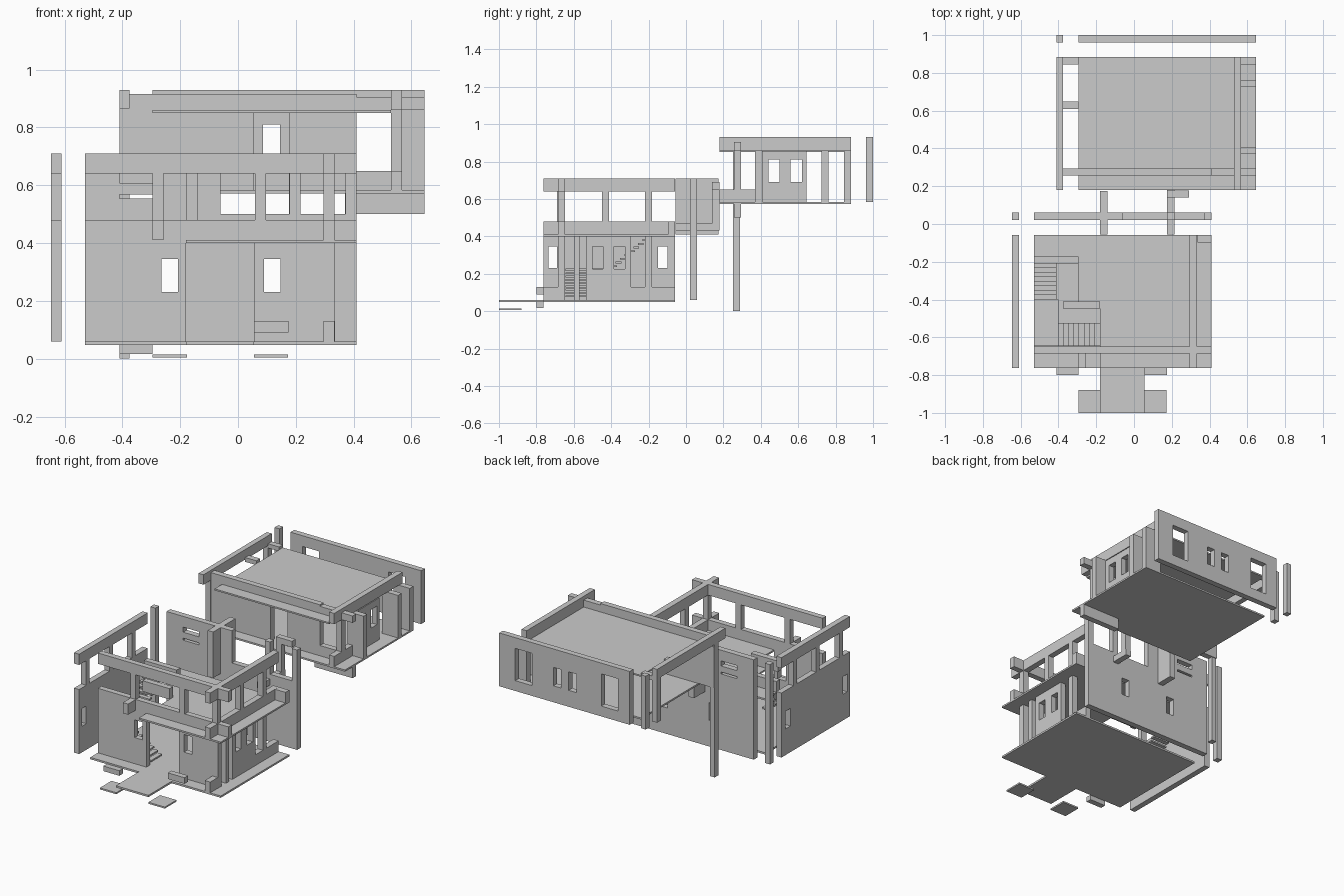
import bpy

def bar(name, x0, x1, y0, y1, z0, z1):
    """Axis-aligned box given by its limits."""
    v = [(x, y, z) for x in (x0, x1) for y in (y0, y1) for z in (z0, z1)]
    f = [(0, 1, 3, 2), (4, 6, 7, 5), (0, 4, 5, 1), (2, 3, 7, 6), (0, 2, 6, 4), (1, 5, 7, 3)]
    me = bpy.data.meshes.new(name)
    me.from_pydata(v, [], f)
    ob = bpy.data.objects.new(name, me)
    bpy.context.collection.objects.link(ob)
    return ob

def wall(name, axis, t0, t1, a0, a1, z0, z1, holes=()):
    """Wall along 'x' or 'y', t = thickness limits; holes = (a0, a1, z0, z1)."""
    asx = sorted({a0, a1, *[h[0] for h in holes], *[h[1] for h in holes]})
    zs = sorted({z0, z1, *[h[2] for h in holes], *[h[3] for h in holes]})
    na, nz = len(asx), len(zs)
    solid = lambda i, k: 0 <= i < na - 1 and 0 <= k < nz - 1 and not any(
        h[0] <= asx[i] < h[1] and h[2] <= zs[k] < h[3] for h in holes)
    verts = [((a, t, z) if axis == 'x' else (t, a, z)) for t in (t0, t1) for a in asx for z in zs]
    n = na * nz
    faces = []
    for i in range(na - 1):
        for k in range(nz - 1):
            if not solid(i, k):
                continue
            p, q, r, s = i*nz+k, (i+1)*nz+k, (i+1)*nz+k+1, i*nz+k+1
            faces += [(p, q, r, s), (s+n, r+n, q+n, p+n)]
            for (u, w), (di, dk) in zip(((p, q), (q, r), (r, s), (s, p)), ((0, -1), (1, 0), (0, 1), (-1, 0))):
                if not solid(i + di, k + dk):
                    faces.append((w, u, u+n, w+n))
    if axis == 'y':
        faces = [f[::-1] for f in faces]
    me = bpy.data.meshes.new(name)
    me.from_pydata(verts, [], faces)
    ob = bpy.data.objects.new(name, me)
    bpy.context.collection.objects.link(ob)
    return ob

# Entrance: floor plate, path, stepping plates, loose blocks
bar("lower_floor", -.53, .41, -.763, -.058, .048, .06)
bar("entrance_path", -.18, .055, -1, -.763, .048, .06)
for x in (-.295, .055):
    bar("stepping_plate", x, x + .118, -1, -.88, .005, .015)
bar("bench_block", .055, .175, -.80, -.763, .09, .13)
bar("low_block", -.41, -.295, -.80, -.763, .017, .05)

# Lower left wall, pulled away from the house
wall("lower_left_wall", 'y', -.647, -.61, -.763, -.058, .06, .71,
     [(-.735, -.69, .23, .345), (-.15, -.10, .23, .345),
      (-.763, -.69, .48, .64), (-.655, -.45, .48, .64),
      (-.415, -.22, .48, .64), (-.183, -.058, .48, .64)])

# Lower front wall with doorway, windows and open upper frame
wall("lower_front_wall", 'x', -.685, -.648, -.53, .335, .06, .48,
     [(-.18, .055, .06, .40), (-.265, -.207, .23, .345), (.09, .147, .23, .345),
      (.18, .295, .06, .13)][:3])
bar("front_beam_end", .335, .41, -.685, -.648, .41, .48)
bar("front_top_beam", -.53, .41, -.685, -.648, .64, .71)
for x in (-.295, .058, .295):
    bar("front_post", x, x + .038, -.685, -.648, .48, .64)
bar("front_hanging_beam", -.295, -.257, -.763, -.685, .41, .48)

# Upper-storey floor plate with stairwell left open
bar("upper_plate_main", -.18, .41, -.763, -.058, .40, .411)
bar("upper_plate_middle", -.295, -.18, -.41, -.058, .40, .411)
bar("upper_plate_back", -.53, -.295, -.21, -.058, .40, .411)
bar("stairwell_rail_back", -.53, -.295, -.21, -.172, .41, .48)
bar("stairwell_rail_front", -.375, -.18, -.447, -.41, .41, .48)

# Lower right wall
wall("lower_right_panel", 'y', .295, .334, -.535, -.295, .06, .41,
     [(-.50, -.445, .225, .345), (-.385, -.325, .225, .345)])
bar("right_base_back", .295, .334, -.295, -.058, .06, .13)
bar("right_base_front", .295, .334, -.763, -.685, .06, .13)
bar("right_mid_beam", .295, .334, -.763, -.058, .411, .48)
bar("right_top_beam", .295, .334, -.763, -.058, .64, .71)
for y in (-.45, -.22):
    bar("right_upper_post", .295, .334, y, y + .037, .48, .64)
bar("right_lower_post", .295, .334, -.22, -.183, .13, .40)
bar("right_corner_post", .295, .334, -.60, -.57, .06, .40)
bar("right_back_fin", .335, .41, -.097, -.058, .41, .48)

# Stair: first flight toward the left, landing, second flight back
for i in range(8):
    x = -.18 - i * .0275
    bar("stair_tread", x - .033, x, -.645, -.525, .075 + i * .0175, .085 + i * .0175)
bar("stair_landing", -.53, -.40, -.645, -.40, .215, .227)
for i in range(8):
    y = -.40 + i * .024
    bar("stair_upper_tread", -.53, -.41, y, y + .03, .235 + i * .02, .245 + i * .02)

# Lower back wall with slots, windows and open strip
wall("lower_back_wall", 'x', .022, .06, -.53, .41, .06, .71,
     [(-.41, -.295, .607, .64), (-.41, -.295, .555, .568),
      (-.265, -.207, .23, .345), (.09, .147, .23, .345),
      (-.06, .178, .50, .71), (.216, .372, .50, .71)])
bar("back_left_post", -.647, -.61, .022, .06, .06, .71)

# Connectors between the two volumes
bar("link_fin", -.18, -.14, -.055, .175, .41, .71)
bar("link_beam", .176, .215, -.055, .18, .43, .47)
bar("link_upper_beam", .176, .29, .14, .178, .65, .69)
bar("link_upper_post", .176, .215, .14, .178, .43, .69)

# Upper volume: floor and roof plates
bar("raised_floor", -.295, .645, .18, .883, .572, .583)
bar("raised_roof", -.295, .53, .18, .883, .85, .86)

# Raised front wall and its beam
wall("raised_front_wall", 'x', .257, .295, -.41, .567, .583, .85,
     [(.055, .178, .583, .85), (.41, .53, .65, .85)])
bar("raised_front_beam", -.375, .41, .257, .295, .86, .915)
bar("raised_front_beam_end", .41, .645, .257, .295, .86, .905)
bar("raised_sill_beam", .37, .645, .257, .295, .50, .572)

# Raised right wall: window panel, posts, beams, sill
wall("raised_right_panel", 'y', .53, .567, .405, .645, .583, .855,
     [(.44, .50, .69, .81), (.558, .62, .69, .81)])
bar("raised_right_beam", .53, .567, .18, .883, .86, .93)
bar("raised_right_sill", .53, .567, .18, .405, .583, .65)
for y in (.37, .725, .845):
    bar("raised_right_post", .53, .645, y, y + .038, .583, .86)
bar("raised_right_front_post", .53, .567, .257, .295, .50, .86)

# Raised left frame: beam, cross beams, tall leg and back post
bar("raised_left_beam", -.41, -.375, .18, .883, .865, .93)
for y in (.257, .61, .845):
    bar("raised_cross_beam", -.375, -.295, y, y + .038, .85, .878)
bar("raised_left_leg", -.41, -.375, .252, .29, 0, .865)
bar("raised_left_back_post", -.41, -.375, .845, .883, .583, .865)
bar("raised_far_post", -.41, -.375, .962, 1, .583, .93)

# Raised back wall, pulled away
wall("raised_back_wall", 'x', .962, 1, -.295, .645, .583, .93,
     [(.41, .53, .65, .86), (.20, .255, .69, .81), (.087, .145, .69, .81), (-.21, -.09, .65, .86)])
